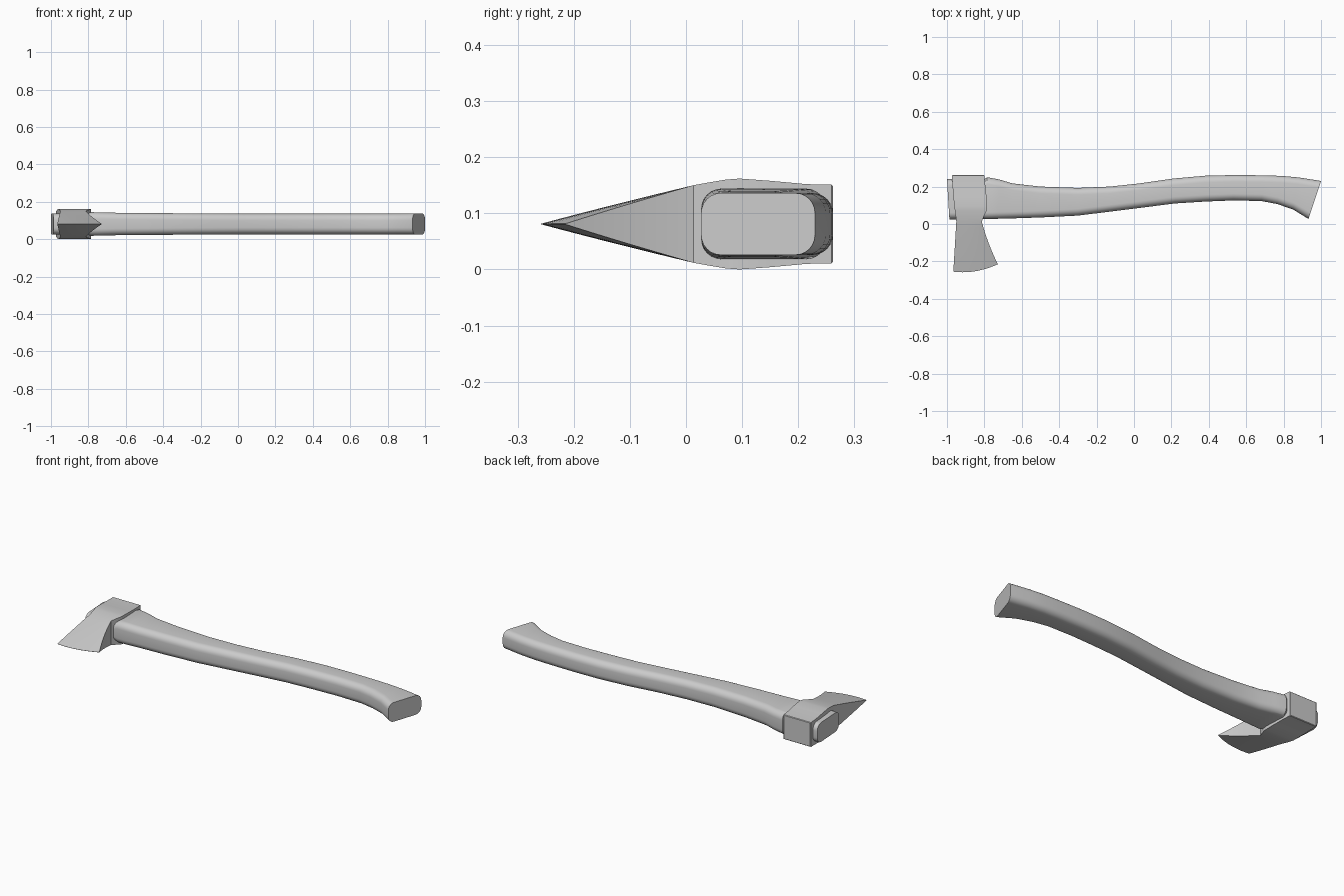
import bpy, bmesh, math
from mathutils import Vector

if "Cube" in bpy.data.objects:
    bpy.data.objects.remove(bpy.data.objects["Cube"])

ZC = 0.081  # mid-plane height of the whole axe


def loft(name, rings):
    """Skin equal-length closed rings and cap both ends."""
    bm = bmesh.new()
    vs = [[bm.verts.new(p) for p in r] for r in rings]
    n = len(rings[0])
    for a, b in zip(vs, vs[1:]):
        for i in range(n):
            j = (i + 1) % n
            bm.faces.new((a[i], a[j], b[j], b[i]))
    bm.faces.new(vs[0])
    bm.faces.new(vs[-1])
    bmesh.ops.remove_doubles(bm, verts=bm.verts, dist=1e-5)
    bmesh.ops.recalc_face_normals(bm, faces=bm.faces)
    me = bpy.data.meshes.new(name)
    bm.to_mesh(me)
    bm.free()
    ob = bpy.data.objects.new(name, me)
    bpy.context.collection.objects.link(ob)
    bpy.context.view_layer.objects.active = ob
    ob.select_set(True)
    bpy.ops.object.shade_smooth_by_angle(angle=math.radians(30))
    ob.select_set(False)
    return ob


def handle_ring(xu, yu, xl, yl, h, r=0.036, seg=6):
    """Rounded rectangle between an upper and a lower edge point."""
    up, lo = Vector((xu, yu, ZC)), Vector((xl, yl, ZC))
    mid, d = (up + lo) / 2, (up - lo).normalized()
    w = (up - lo).length / 2
    pts = []
    for k, (sa, sb) in enumerate(((1, 1), (-1, 1), (-1, -1), (1, -1))):
        for i in range(seg + 1):
            t = math.pi / 2 * (k + i / seg)
            a = sa * (w - r) + r * math.cos(t)
            b = sb * (h - r) + r * math.sin(t)
            pts.append(mid + d * a + Vector((0, 0, b)))
    return pts


# Handle: upper edge x, y / lower edge x, y / half thickness
handle = [
    (-1.0, .24, -.987, .025, .055), (-.80, .24, -.80, .027, .058),
    (-.785, .25, -.785, .027, .063), (-.72, .238, -.73, .028, .062),
    (-.65, .217, -.65, .030, .060), (-.50, .20, -.50, .035, .059),
    (-.30, .193, -.30, .045, .057), (-.13, .20, -.13, .066, .056),
    (.03, .217, .03, .086, .055), (.21, .243, .22, .110, .055),
    (.38, .258, .38, .120, .055), (.54, .262, .53, .126, .055),
    (.70, .260, .68, .123, .055), (.79, .257, .765, .107, .055),
    (.88, .249, .85, .078, .055), (1.0, .23, .933, .027, .055),
]
loft("handle", [handle_ring(*s) for s in handle])

# Head: block around the handle, then a wedge to the curved cutting edge
N = 10


def head_ring(xl, xr, half, yfun):
    ts = [i / N for i in range(N + 1)]
    side = lambda t, s: (xl + (xr - xl) * t, yfun(t), ZC + s * half)
    return [side(t, 1) for t in ts] + [side(t, -1) for t in reversed(ts)]


block = [  # y, left x, right x, half thickness
    (.262, -.970, -.803, .067), (.259, -.973, -.800, .070),
    (.215, -.971, -.796, .071), (.150, -.966, -.789, .077),
    (.095, -.961, -.785, .081), (.070, -.957, -.789, .079),
    (.040, -.953, -.803, .074), (.013, -.950, -.814, .069),
]
rings = [head_ring(xl, xr, h, lambda t, y=y: y) for y, xl, xr, h in block]


def edge_y(t):
    return -.255 - .029 * t + .069 * t * t


ROWS = 8
for i in range(1, ROWS + 1):
    s = i / ROWS
    xl = -.950 - .016 * s
    xr = -.814 + .060 * s + .026 * s * s
    half = .069 * (1 - s) + .004 * s * (1 - s) + .0006 * s
    rings.append(head_ring(xl, xr, half,
                           lambda t, s=s: .013 + (edge_y(t) - .013) * s))
loft("axe_head", rings)
